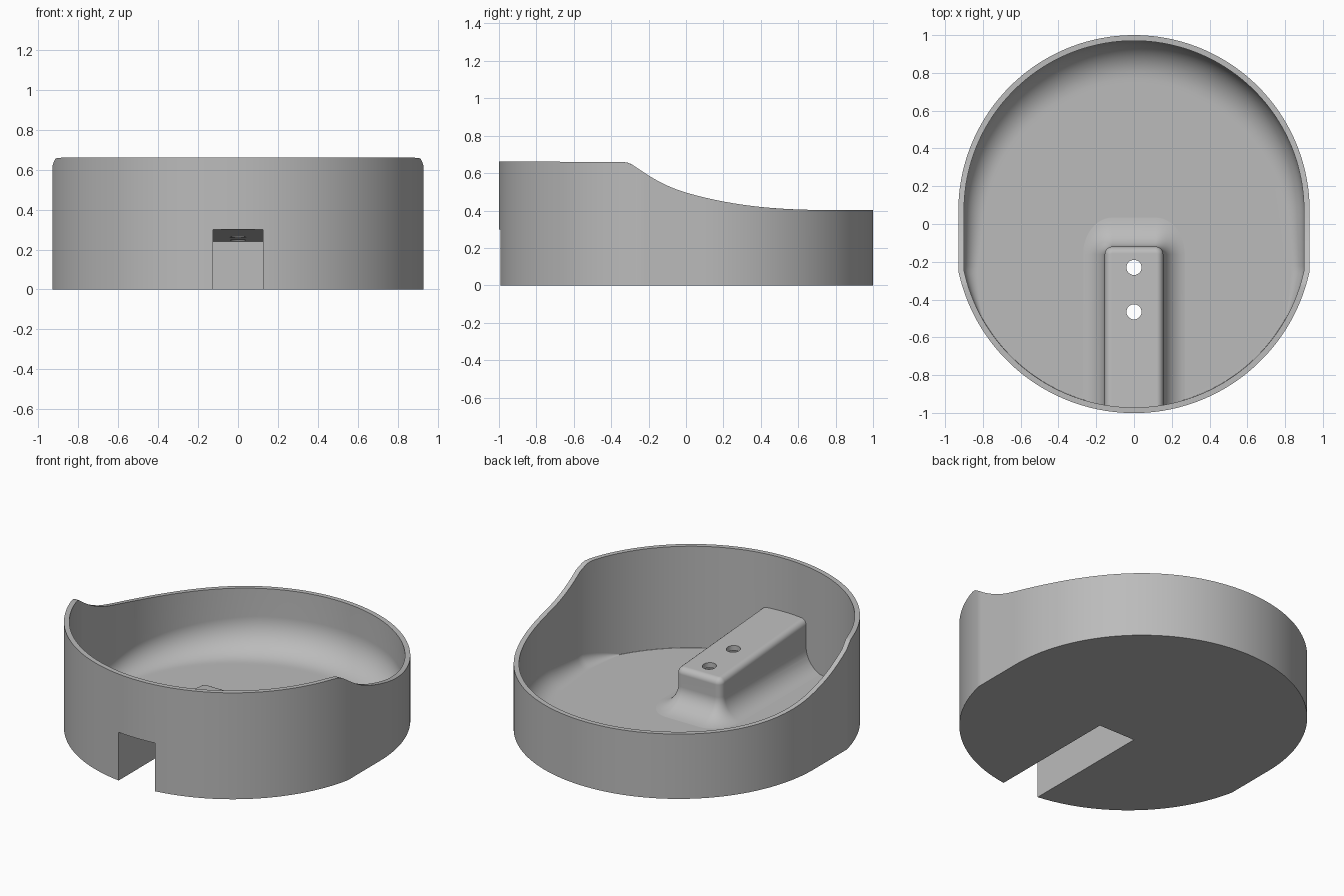
import bpy, bmesh, math
from math import sin, cos, pi, sqrt

old = bpy.data.objects.get("Cube")
if old:
    bpy.data.objects.remove(old, do_unlink=True)

grey = bpy.data.materials.new("plain_grey")
grey.use_nodes = True
grey.diffuse_color = (0.5, 0.5, 0.5, 1)
grey.node_tree.nodes["Principled BSDF"].inputs["Base Color"].default_value = (0.5, 0.5, 0.5, 1)

WALL = FLOOR = 0.03
BACK, SIDE, FRONT = 96, 14, 120     # outline segments
COUNT = BACK + 2 * SIDE + FRONT


def outline(i, inset):
    """Plan point i: rear half circle, two flat sides, wider front arc."""
    r = 0.93 - inset
    rf = 0.951 - inset
    dy = sqrt(rf * rf - r * r)
    y_corner = -0.05 - dy
    if i < BACK:
        a = pi * i / BACK
        return r * cos(a), 0.07 + r * sin(a)
    i -= BACK
    if i < SIDE:
        return -r, 0.07 + (y_corner - 0.07) * i / SIDE
    i -= SIDE
    if i < FRONT:
        start = math.atan2(dy, r)
        a = pi + start + (pi - 2 * start) * i / FRONT
        return rf * cos(a), -0.05 + rf * sin(a)
    i -= FRONT
    return r, y_corner + (0.07 - y_corner) * i / SIDE


def rim_height(y):
    sweep = 0.403 + 0.0935 * max(0, (0.8 - y) / 0.8) ** 2.5 + 0.55 * min(0, y) ** 2
    return 0.5 * (sweep + 0.661 - sqrt((sweep - 0.661) ** 2 + 0.0003))


def fillet_radius(i):
    x, y = outline(i, WALL)
    if BACK + SIDE < i < BACK + SIDE + FRONT:
        return max(0.003, 0.07 - 0.7 * (0.9 - abs(x)))
    t = min(1, max(0, (y + 0.25) / 1.1))
    return 0.07 + 0.13 * t


def make(name, rings, closed=True):
    """Skin a stack of rings and cap both ends."""
    bm = bmesh.new()
    rows = [[bm.verts.new(p) for p in ring] for ring in rings]
    n = len(rows[0])
    for a, b in zip(rows, rows[1:]):
        for i in range(n if closed else n - 1):
            j = (i + 1) % n
            bm.faces.new((a[i], a[j], b[j], b[i]))
    bm.faces.new(rows[0])
    bm.faces.new(rows[-1])
    if not closed:
        bm.faces.new([r[0] for r in rows] + [r[-1] for r in reversed(rows)])
    if not closed:   # base and top also need their straight front edges
        bm.normal_update()
    bmesh.ops.recalc_face_normals(bm, faces=bm.faces)
    mesh = bpy.data.meshes.new(name)
    bm.to_mesh(mesh)
    bm.free()
    mesh.materials.append(grey)
    ob = bpy.data.objects.new(name, mesh)
    bpy.context.collection.objects.link(ob)
    return ob


def combine(target, tool, operation):
    mod = target.modifiers.new("combine", "BOOLEAN")
    mod.operation = operation
    mod.solver = "EXACT"
    mod.object = tool
    bpy.context.view_layer.objects.active = target
    bpy.ops.object.modifier_apply(modifier=mod.name)
    bpy.data.objects.remove(tool, do_unlink=True)


def flat_ring(inset, z):
    return [(*outline(i, inset), z) for i in range(COUNT)]


def rim_ring(inset):
    return [(x, y, rim_height(y)) for x, y in (outline(i, inset) for i in range(COUNT))]


# Bowl: outer wall, swept rim, inner wall with fillet, floor
rings = [flat_ring(0, 0), rim_ring(0), rim_ring(WALL)]
STEPS = 10
for k in range(STEPS + 1):
    t = pi / 2 * k / STEPS
    ring = []
    for i in range(COUNT):
        r = fillet_radius(i)
        ring.append((*outline(i, WALL + r * (1 - cos(t))), FLOOR + r * (1 - sin(t))))
    rings.append(ring)
rings.append([(*outline(i, WALL + fillet_radius(i) + 0.03), FLOOR) for i in range(COUNT)])
bowl = make("bowl", rings)


# Raised tunnel over the slot, flaring into the floor
def ridge_top(y):
    return 0.27 - 0.07 * (y + 0.12)


def ridge_ring(offset, height):
    rx = 0.04 + offset
    ry = 0.04 + offset * (1.35 if offset > 0 else 1)
    plan = [(-0.115 - rx, -1.1)]
    for side, start in ((-1, pi), (1, pi / 2)):
        for k in range(13):
            a = start - pi / 2 * k / 12
            plan.append((side * 0.115 + rx * cos(a), -0.16 + ry * sin(a)))
    plan.append((0.115 + rx, -1.1))
    return [(x, y, height(y)) for x, y in plan]


rings = []
EDGE, FLARE = 0.035, 0.13
for k in range(7):
    t = pi / 2 * k / 6
    drop = EDGE * (1 - cos(t))
    rings.append(ridge_ring(EDGE * (sin(t) - 1), lambda y, d=drop: ridge_top(y) - d))
for k in range(13):
    t = pi / 2 * k / 12
    z = FLOOR - 0.001 + FLARE * (1 - sin(t))
    rings.append(ridge_ring(FLARE * (1 - cos(t)), lambda y, z=z: z))
rings.append(ridge_ring(FLARE, lambda y: FLOOR / 2))
ridge = make("slot_cover", rings, closed=False)
trim = make("trim", [flat_ring(WALL / 2, -0.1), flat_ring(WALL / 2, 0.8)])
combine(ridge, trim, "INTERSECT")
combine(bowl, ridge, "UNION")

# Slot open to the front and below, with a sloping ceiling
slot = make("slot", [[(x, -1.2, -0.1), (x, -0.15, -0.1), (x, -0.15, 0.24), (x, -1.2, 0.314)]
                     for x in (-0.125, 0.125)])
combine(bowl, slot, "DIFFERENCE")

# Two screw holes
for y in (-0.23, -0.465):
    hole = make("hole", [[(0.04 * cos(2 * pi * k / 32), y + 0.04 * sin(2 * pi * k / 32), z)
                          for k in range(32)] for z in (0.1, 0.5)])
    combine(bowl, hole, "DIFFERENCE")

# Smooth shading with crisp edges
bpy.ops.object.select_all(action="DESELECT")
bowl.select_set(True)
bpy.context.view_layer.objects.active = bowl
bpy.ops.object.shade_smooth_by_angle(angle=math.radians(25))
weighted = bowl.modifiers.new("even_shading", "WEIGHTED_NORMAL")
weighted.keep_sharp = True
